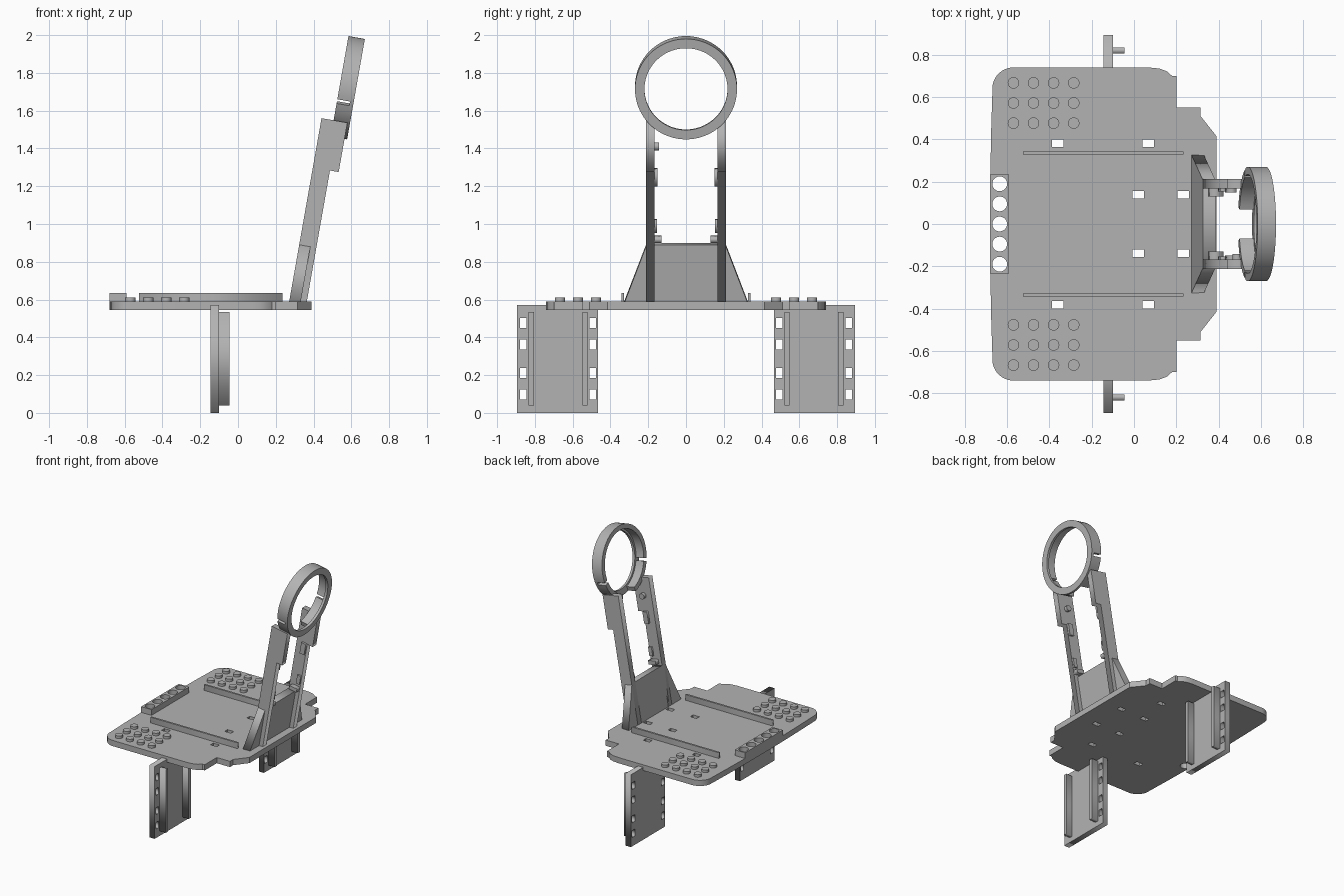
import bpy
import bmesh
from math import cos, sin, radians
from mathutils import Matrix, Vector

default_cube = bpy.data.objects.get("Cube")
if default_cube:
    bpy.data.objects.remove(default_cube, do_unlink=True)

grey = bpy.data.materials.new("plain_grey")
grey.use_nodes = True
grey.diffuse_color = (0.45, 0.45, 0.45, 1)
grey.node_tree.nodes["Principled BSDF"].inputs["Base Color"].default_value = grey.diffuse_color


def frame(across, up, through, origin=(0, 0, 0)):
    """Matrix that places a flat outline and its extrusion direction."""
    basis = Matrix((across, up, through)).transposed().to_4x4()
    return Matrix.Translation(origin) @ basis


def prism(name, loops, start, end, matrix):
    """Extrude an outline, with any further loops cut as holes."""
    curve = bpy.data.curves.new(name, "CURVE")
    curve.dimensions = "2D"
    curve.fill_mode = "BOTH"
    curve.extrude = (end - start) / 2
    for loop in loops:
        spline = curve.splines.new("POLY")
        spline.points.add(len(loop) - 1)
        for point, (a, b) in zip(spline.points, loop):
            point.co = (a, b, 0, 1)
        spline.use_cyclic_u = True
    helper = bpy.data.objects.new(name + "_outline", curve)
    mesh = bpy.data.meshes.new_from_object(helper)
    bpy.data.objects.remove(helper)
    bpy.data.curves.remove(curve)

    bm = bmesh.new()
    bm.from_mesh(mesh)
    bmesh.ops.remove_doubles(bm, verts=bm.verts, dist=0.0001)
    bm.transform(matrix @ Matrix.Translation((0, 0, (start + end) / 2)))
    bmesh.ops.recalc_face_normals(bm, faces=bm.faces)
    bm.to_mesh(mesh)
    bm.free()
    mesh.name = name
    mesh.materials.clear()
    mesh.materials.append(grey)
    part = bpy.data.objects.new(name, mesh)
    bpy.context.scene.collection.objects.link(part)
    return part


def rect(a0, a1, b0, b1):
    return [(a0, b0), (a1, b0), (a1, b1), (a0, b1)]


def centred(a, b, width, height):
    return rect(a - width / 2, a + width / 2, b - height / 2, b + height / 2)


def arc(a, b, radius, first=0, last=360, steps=32):
    turns = [radians(first + (last - first) * i / steps) for i in range(steps + 1)]
    return [(a + radius * cos(t), b + radius * sin(t)) for t in turns]


def circle(a, b, radius, steps=32):
    return arc(a, b, radius, steps=steps)[:-1]


def smooth(part):
    bpy.ops.object.select_all(action="DESELECT")
    part.select_set(True)
    bpy.context.view_layer.objects.active = part
    bpy.ops.object.shade_smooth_by_angle(angle=radians(30))


X, Y, Z = Vector((1, 0, 0)), Vector((0, 1, 0)), Vector((0, 0, 1))
FLAT = frame(X, Y, Z)
SIDE_ON = frame(Y, Z, X)
SIDES = (("left", -1), ("right", 1))
BOTTOM, TOP, RIM = 0.545, 0.59, 0.635

# Base plate with rounded front corners, stepped rear edge and slots
half = [(0.39, 0.415), (0.315, 0.51), (0.315, 0.55), (0.2, 0.55), (0.2, 0.7), (0.18, 0.7)]
half += [(0.155, 0.722), (0.12, 0.735), (0.07, 0.74)]
half += arc(-0.57, 0.64, 0.1, 90, 170, 10)
half += [(-0.675, 0.45), (-0.68, 0.2)]
outline = half + [(x, -y) for x, y in reversed(half)]
slots = [centred(x, s * y, 0.055, 0.035)
         for x, y in ((-0.36, 0.382), (0.067, 0.382), (0.02, 0.138), (0.233, 0.138))
         for _, s in SIDES]
row_holes = [circle(-0.635, i * 0.095, 0.035) for i in range(-2, 3)]
smooth(prism("base_plate", [outline] + slots + row_holes, BOTTOM, TOP, FLAT))

# Raised block with a row of round holes
smooth(prism("hole_block", [rect(-0.68, -0.59, -0.235, 0.235)] + row_holes, TOP, RIM, FLAT))

for side, s in SIDES:
    # Guide rail and studs on the plate
    prism(side + "_guide_rail", [centred(-0.145, s * 0.335, 0.76, 0.015)], TOP, RIM, FLAT)
    for i in range(4):
        for j in range(3):
            stud = circle(-0.57 + i * 0.095, s * (0.477 + j * 0.095), 0.027, 24)
            smooth(prism(side + "_stud", [stud], TOP, 0.61, FLAT))

    # Leg panel with windows along both edges
    windows = [centred(s * y, z, 0.035, 0.053)
               for y in (0.493, 0.862) for z in (0.097, 0.212, 0.362, 0.475)]
    panel = centred(s * 0.68, 0.285, 0.428, 0.57)
    prism(side + "_leg_panel", [panel] + windows, -0.145, -0.1, SIDE_ON)
    for y in (0.535, 0.82):
        prism(side + "_leg_rib", [centred(s * y, 0.287, 0.028, 0.495)], -0.1, -0.045, SIDE_ON)

# Tower frame, leaning back by ten degrees
lean = radians(10)
out = Vector((cos(lean), 0, -sin(lean)))
up = Vector((sin(lean), 0, cos(lean)))
foot = (0.272, 0, 0.595)
POST = frame(out, up, Y, foot)
FACE = frame(Y, up, out, foot)

# Flared panel at the foot of the tower
foot_panel = [(-0.335, -0.025), (0.335, -0.025), (0.208, 0.31), (-0.208, 0.31)]
prism("tower_foot_panel", [foot_panel], 0, 0.06, FACE)

# Stepped posts with small inner clips
post = [(0, -0.025), (0.092, -0.025), (0.092, 0.715), (0.139, 0.715), (0.139, 0.98), (0, 0.98)]
clips = [(0.025, 0.09, 0.325, 0.355, 0.13), (0.06, 0.09, 0.38, 0.45, 0.153),
         (0.05, 0.09, 0.63, 0.72, 0.15)]
for side, s in SIDES:
    prism(side + "_post", [post], *sorted((s * 0.167, s * 0.212)), POST)
    for u0, u1, w0, w1, reach in clips:
        span = sorted((s * reach, s * 0.17))
        prism(side + "_clip", [rect(u0, u1, w0, w1)], *span, POST)
smooth(prism("upper_pin", [circle(0.07, 0.84, 0.022, 20)], -0.17, -0.142, POST))

# Ring: full lip plus a broken outer band
MID, OUTER = 1.163, 0.27
lip = [circle(0, MID, OUTER, 72), circle(0, MID, 0.22, 72)]
smooth(prism("ring_lip", lip, 0.133, 0.153, FACE))
for name, first, last in (("upper_band", -15, 195), ("right_lower_band", -73, -20),
                          ("left_lower_band", 200, 253)):
    steps = (last - first) // 5
    band = arc(0, MID, OUTER, first, last, steps) + arc(0, MID, 0.235, last, first, steps)
    smooth(prism(name, [band], 0.065, 0.133, FACE))
